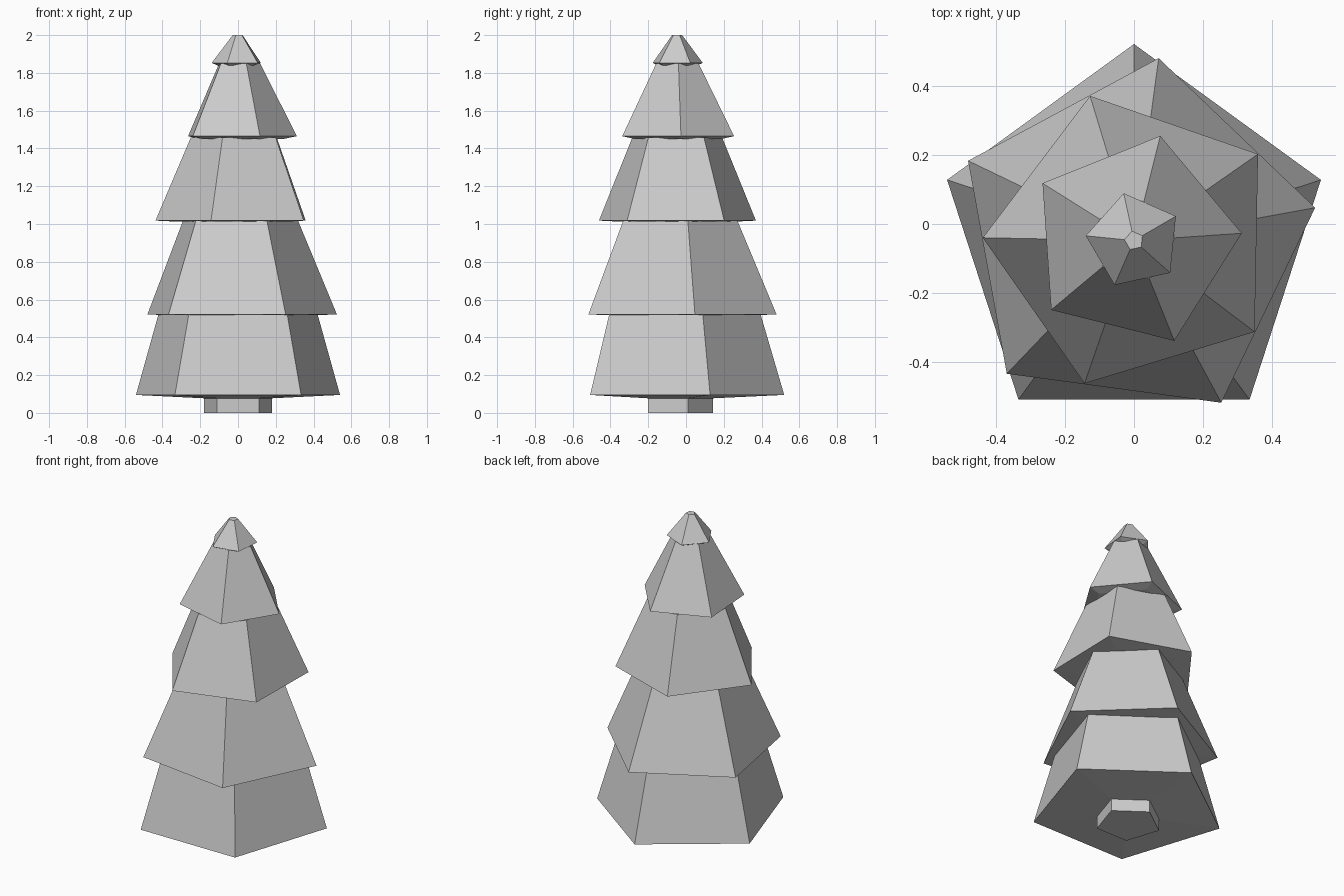
import bpy
import bmesh
import math

cube = bpy.data.objects.get("Cube")
if cube:
    bpy.data.objects.remove(cube, do_unlink=True)

SIDES = 5
CENTRE_Y = -0.048

# One flat grey for the whole tree
grey = bpy.data.materials.new("light grey")
grey.use_nodes = True
colour = (0.6, 0.6, 0.6, 1.0)
grey.diffuse_color = colour
grey.node_tree.nodes["Principled BSDF"].inputs["Base Color"].default_value = colour


def pentagon_stack(name, angle, rings):
    """Closed five-sided solid through (radius, height) rings, bottom to top."""
    bm = bmesh.new()
    loops = []
    for radius, z in rings:
        loop = []
        for i in range(SIDES):
            a = math.radians(angle) + math.tau * i / SIDES
            loop.append(bm.verts.new((radius * math.cos(a),
                                      CENTRE_Y + radius * math.sin(a), z)))
        loops.append(loop)
    for low, high in zip(loops, loops[1:]):
        for i in range(SIDES):
            j = (i + 1) % SIDES
            bm.faces.new((low[i], low[j], high[j], high[i]))
    bm.faces.new(loops[0][::-1])
    bm.faces.new(loops[-1])
    bmesh.ops.recalc_face_normals(bm, faces=bm.faces)
    mesh = bpy.data.meshes.new(name)
    bm.to_mesh(mesh)
    bm.free()
    mesh.materials.append(grey)
    obj = bpy.data.objects.new(name, mesh)
    bpy.context.collection.objects.link(obj)
    return obj


# Trunk
pentagon_stack("trunk", 90, [(0.19, 0.0), (0.19, 0.09)])

# Foliage tiers: name, turn, (inner underside, outer rim, top) as radius and height
tiers = [
    ("bottom_tier", 90.0, [(0.185, 0.077), (0.568, 0.095), (0.442, 0.525)]),
    ("lower_tier", 82.3, [(0.43, 0.517), (0.532, 0.522), (0.322, 1.02)]),
    ("middle_tier", 106.9, [(0.31, 1.012), (0.437, 1.018), (0.25, 1.458)]),
    ("upper_tier", 75.9, [(0.24, 1.45), (0.312, 1.465), (0.118, 1.85)]),
    ("tip_tier", 102.3, [(0.11, 1.84), (0.14, 1.853), (0.028, 2.0)]),
]
for name, turn, rings in tiers:
    pentagon_stack(name, turn, rings)
